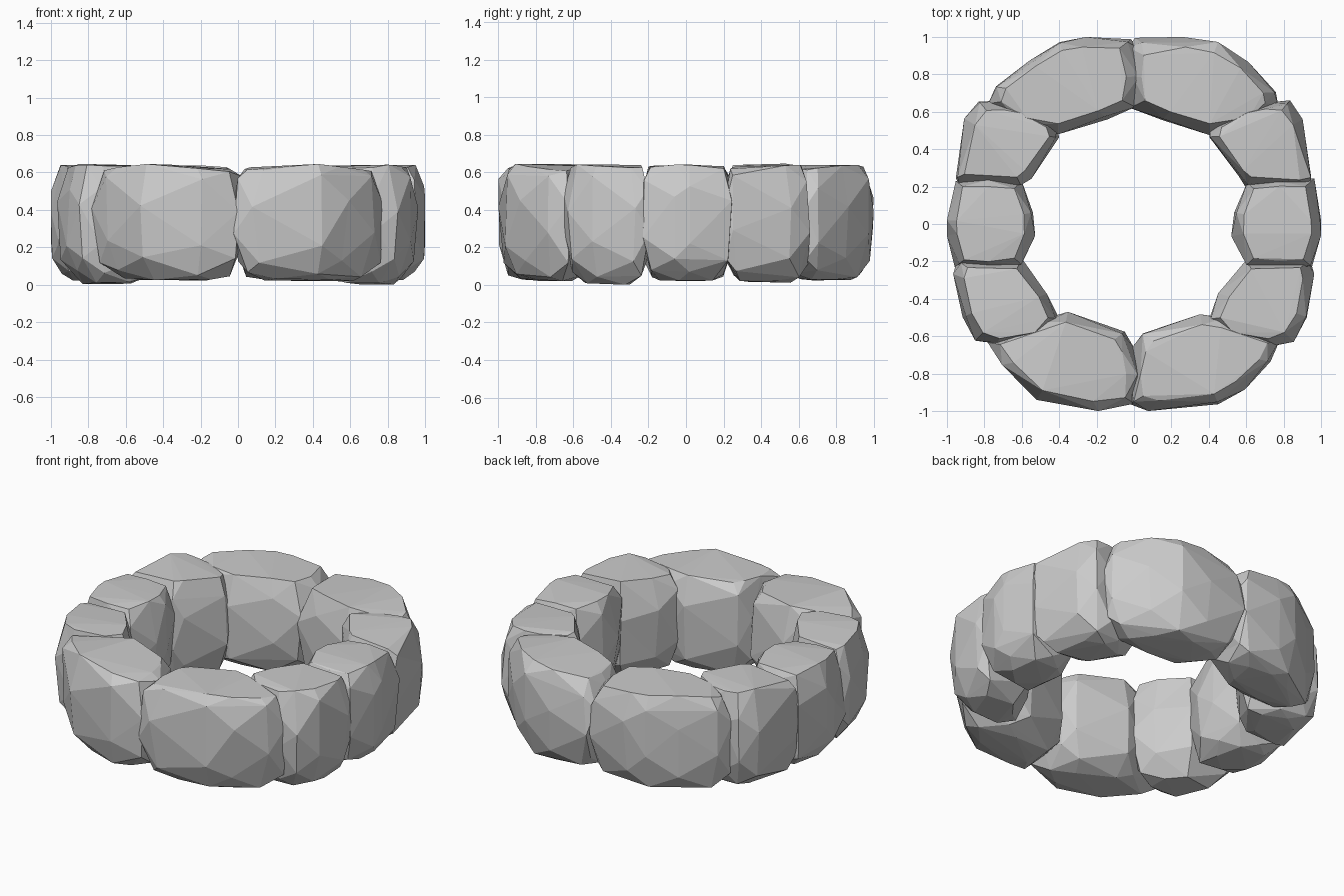
import bpy, bmesh, random
from mathutils import Vector

if "Cube" in bpy.data.objects:
    bpy.data.objects.remove(bpy.data.objects["Cube"])

random.seed(11)

# Height, radial scale and tangential scale of each stone's cross-sections
LEVELS = [(0.02, 0.48, 0.62), (0.06, 0.74, 0.86), (0.13, 0.91, 0.96), (0.25, 1.0, 1.03),
          (0.42, 1.0, 1.04), (0.54, 0.95, 1.0), (0.635, 0.77, 0.87)]


def stone(name, outline, low=0.02, flip=1):
    """Chiselled faceted stone grown from a plan outline."""
    pts = [Vector((x * flip, y)) for x, y in outline]
    lo = Vector((min(p.x for p in pts), min(p.y for p in pts)))
    hi = Vector((max(p.x for p in pts), max(p.y for p in pts)))
    mid = (lo + hi) / 2
    radial = mid.normalized()
    tangent = Vector((-radial.y, radial.x))
    top = len(LEVELS) - 1
    bm = bmesh.new()
    for i, (z, r, t) in enumerate(LEVELS):
        for j, p in enumerate(pts):
            # staggered rows give broad diagonal facets
            if i < top and (i + j) % 2:
                continue
            d = p - mid
            k = random.uniform(0.98, 1.01)
            q = mid + radial * d.dot(radial) * r * k + tangent * d.dot(tangent) * t * k
            if i == 0:
                h = low + random.uniform(0, 0.015)
            elif i == top:
                # top tilts gently down toward the ends
                h = z + 0.012 - 0.03 * abs(d.dot(tangent)) / 0.4 + random.uniform(-0.01, 0.004)
            else:
                h = max(low, z + random.uniform(-0.05, 0.05) * (1 if i > 2 else 0.4))
            bm.verts.new((q.x, q.y, h))
    res = bmesh.ops.convex_hull(bm, input=bm.verts[:])
    junk = {g for g in res["geom_interior"] + res["geom_unused"]
            if isinstance(g, bmesh.types.BMVert)}
    bmesh.ops.delete(bm, geom=list(junk), context='VERTS')
    # merge tiny chips, then nudge corners for chiselled hollows
    bmesh.ops.remove_doubles(bm, verts=bm.verts[:], dist=0.05)
    for v in bm.verts:
        if 0.1 < v.co.z < 0.58:
            out = Vector((v.co.x - mid.x, v.co.y - mid.y, 0)).normalized()
            v.co += out * random.uniform(-0.012, 0.014)
            v.co.x = max(-1, min(1, v.co.x))
            v.co.y = max(-1, min(1, v.co.y))
    bmesh.ops.recalc_face_normals(bm, faces=bm.faces[:])
    me = bpy.data.meshes.new(name)
    bm.to_mesh(me)
    bm.free()
    bpy.context.collection.objects.link(bpy.data.objects.new(name, me))


# Long stones at back and front
stone("back_right_stone", [(0, .93), (.03, .98), (.27, 1.0), (.45, .97), (.61, .87),
      (.75, .71), (.76, .64), (.65, .54), (.4, .48), (.15, .55), (0, .62), (-.02, .78)])
stone("back_left_stone", [(0, .93), (-.03, .98), (-.27, 1.0), (-.4, .98), (-.56, .88),
      (-.74, .74), (-.77, .65), (-.6, .53), (-.4, .48), (-.15, .56), (0, .62), (.02, .78)])
stone("front_right_stone", [(0, -.65), (.05, -.58), (.35, -.48), (.47, -.51), (.77, -.63),
      (.72, -.74), (.58, -.88), (.45, -.96), (.1, -.99), (0, -.95), (-.02, -.8)])
stone("front_left_stone", [(0, -.65), (-.05, -.57), (-.35, -.47), (-.47, -.51), (-.77, -.64),
      (-.7, -.76), (-.52, -.94), (-.2, -1.0), (0, -.96), (.02, -.8)])

# Three shorter stones on each side
for side, s in (("right", 1), ("left", -1)):
    stone(side + "_rear_stone", [(.72, .65), (.83, .65), (.9, .56), (.955, .25), (.93, .21),
          (.6, .21), (.55, .25), (.40, .46), (.42, .52), (.6, .62)], 0.01, s)
    stone(side + "_middle_stone", [(.6, .22), (.78, .23), (.96, .23), (1.005, .02), (1.005, -.06),
          (.95, -.22), (.78, -.23), (.6, -.21), (.53, -.06), (.535, .06)], 0.02, s)
    stone(side + "_fore_stone", [(.6, -.2), (.93, -.21), (.955, -.28), (.92, -.5), (.85, -.62),
          (.74, -.65), (.5, -.6), (.41, -.5), (.46, -.37)], 0.0, s)
